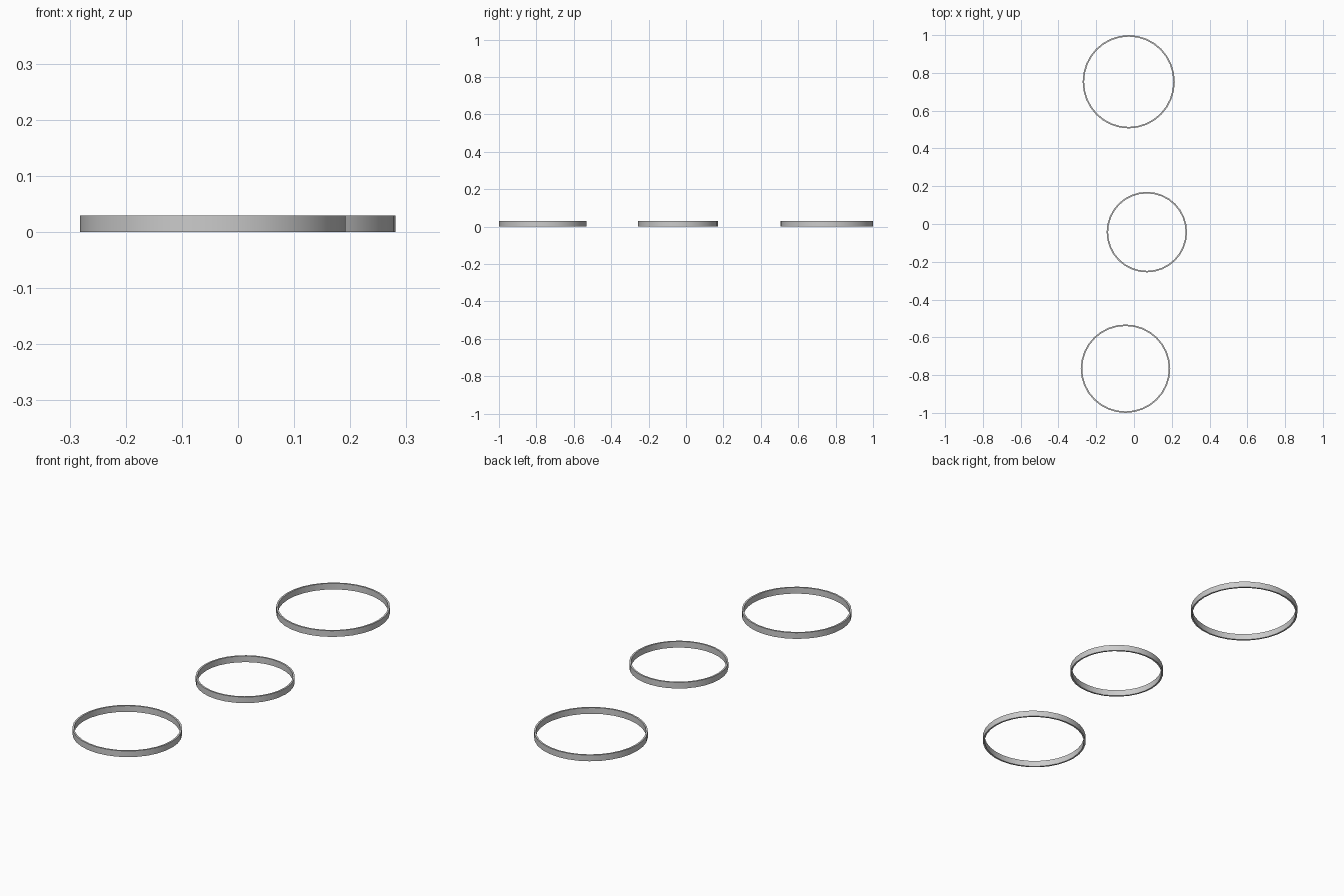
import bpy, bmesh
from math import cos, sin, pi

if "Cube" in bpy.data.objects:
    bpy.data.objects.remove(bpy.data.objects["Cube"])

SEGMENTS = 32
HEIGHT = 0.029
WALL = 0.008


def ring(name, cx, cy, rx, ry):
    """Thin open band with a rectangular wall section, standing on z = 0."""
    bm = bmesh.new()
    section = [(0, 0), (0, HEIGHT), (-WALL, HEIGHT), (-WALL, 0)]
    loops = []
    for i in range(SEGMENTS):
        a = 2 * pi * i / SEGMENTS
        loops.append([bm.verts.new(((rx + d) * cos(a), (ry + d) * sin(a), z))
                      for d, z in section])
    for i in range(SEGMENTS):
        p, q = loops[i], loops[(i + 1) % SEGMENTS]
        for k in range(4):
            n = (k + 1) % 4
            bm.faces.new((p[k], q[k], q[n], p[n]))
    bmesh.ops.recalc_face_normals(bm, faces=bm.faces)
    mesh = bpy.data.meshes.new(name)
    bm.to_mesh(mesh)
    bm.free()
    obj = bpy.data.objects.new(name, mesh)
    obj.location = (cx, cy, 0)
    bpy.context.collection.objects.link(obj)
    # Smooth round walls, crisp rims
    bpy.ops.object.select_all(action='DESELECT')
    obj.select_set(True)
    bpy.context.view_layer.objects.active = obj
    bpy.ops.object.shade_smooth_by_angle()


# Three loose rings in a staggered row
ring("back_ring", -0.028, 0.753, 0.244, 0.247)
ring("middle_ring", 0.068, -0.043, 0.213, 0.213)
ring("front_ring", -0.045, -0.766, 0.237, 0.234)
